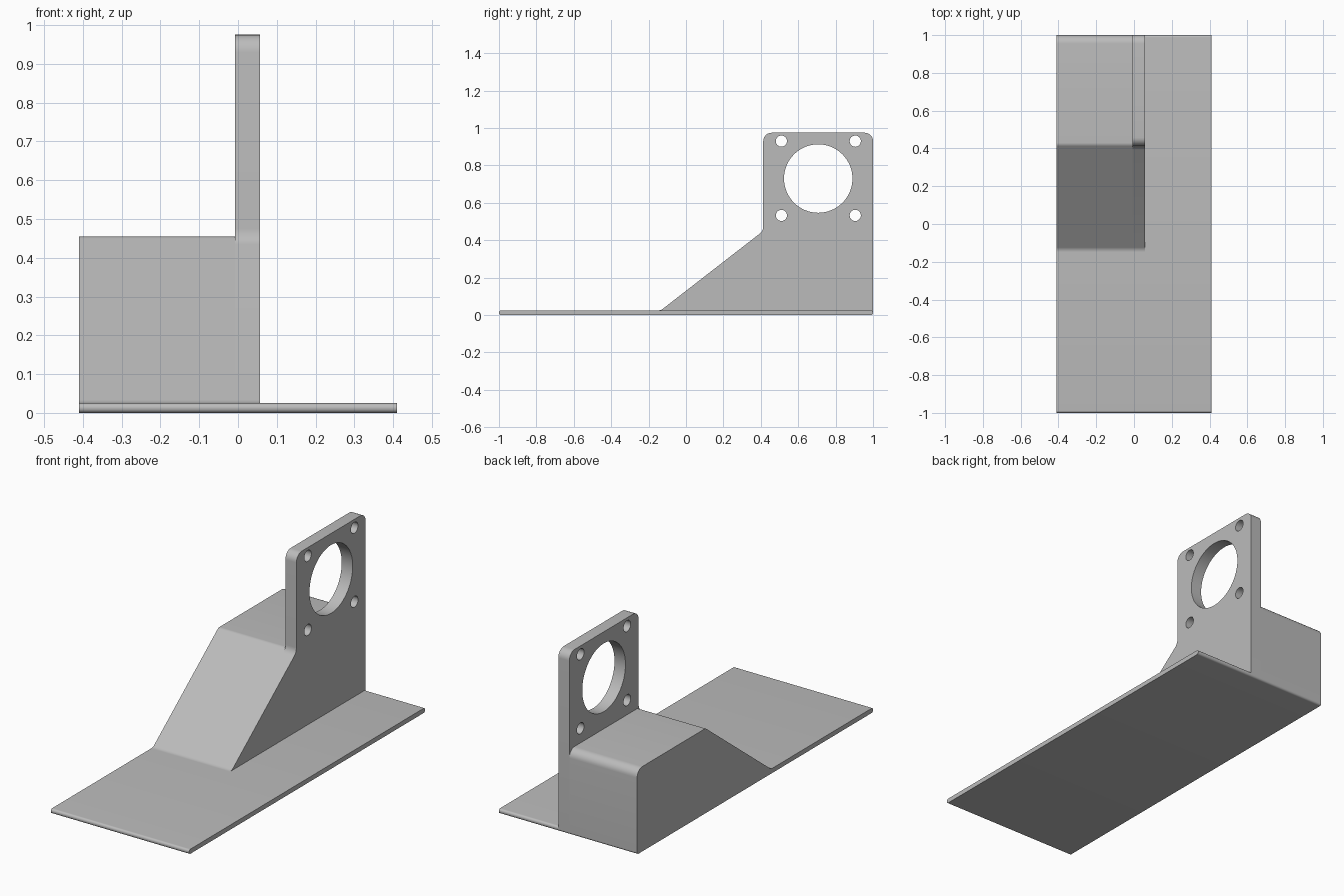
import bpy
from math import pi, cos, sin, tan
from mathutils import Vector, Matrix
import bmesh

cube = bpy.data.objects.get("Cube")
if cube:
    bpy.data.objects.remove(cube, do_unlink=True)

grey = bpy.data.materials.new("light_grey")
grey.use_nodes = True
colour = (0.5, 0.5, 0.5, 1)
grey.diffuse_color = colour
grey.node_tree.nodes["Principled BSDF"].inputs["Base Color"].default_value = colour


def rounded(corners, steps=8):
    """Outline from (y, z, radius) corners, each replaced by a tangent arc."""
    out = []
    n = len(corners)
    for i, (y, z, r) in enumerate(corners):
        p = Vector((y, z))
        if r == 0:
            out.append(p)
            continue
        a = (Vector(corners[i - 1][:2]) - p).normalized()
        b = (Vector(corners[(i + 1) % n][:2]) - p).normalized()
        half = a.angle(b) / 2
        centre = p + (a + b).normalized() * (r / sin(half))
        start = p + a * (r / tan(half)) - centre
        end = p + b * (r / tan(half)) - centre
        turn = start.angle_signed(end)
        for k in range(steps + 1):
            out.append(centre + Matrix.Rotation(-turn * k / steps, 2) @ start)
    return out


def circle(y, z, r, n):
    return [Vector((y + r * cos(2 * pi * k / n), z + r * sin(2 * pi * k / n)))
            for k in range(n)]


def profile_part(name, loops, x0, x1):
    """Extrude a side outline, with optional holes, from x0 to x1."""
    curve = bpy.data.curves.new(name + "_outline", "CURVE")
    curve.dimensions = "2D"
    curve.fill_mode = "BOTH"
    curve.extrude = (x1 - x0) / 2
    for loop in loops:
        spline = curve.splines.new("POLY")
        spline.points.add(len(loop) - 1)
        for point, p in zip(spline.points, loop):
            point.co = (p.x, p.y, 0, 1)
        spline.use_cyclic_u = True
    helper = bpy.data.objects.new(name + "_outline", curve)
    bpy.context.collection.objects.link(helper)
    bpy.context.view_layer.update()
    graph = bpy.context.evaluated_depsgraph_get()
    mesh = bpy.data.meshes.new_from_object(helper.evaluated_get(graph))
    bpy.data.objects.remove(helper, do_unlink=True)

    # Turn the outline into the side plane and weld caps to walls
    mesh.transform(Matrix(((0, 0, 1, (x0 + x1) / 2), (1, 0, 0, 0),
                           (0, 1, 0, 0), (0, 0, 0, 1))))
    bm = bmesh.new()
    bm.from_mesh(mesh)
    bmesh.ops.remove_doubles(bm, verts=bm.verts, dist=1e-5)
    bmesh.ops.recalc_face_normals(bm, faces=bm.faces)
    bm.to_mesh(mesh)
    bm.free()
    mesh.name = name
    mesh.materials.clear()
    mesh.materials.append(grey)
    obj = bpy.data.objects.new(name, mesh)
    bpy.context.collection.objects.link(obj)
    bpy.ops.object.select_all(action="DESELECT")
    obj.select_set(True)
    bpy.context.view_layer.objects.active = obj
    bpy.ops.object.shade_smooth_by_angle(angle=pi / 6)
    return obj


half_width, thick = 0.41, 0.025
plate_left, plate_right = 0.057, -0.008
low = thick / 2
toe = [(-0.16, low, 0), (-0.16, thick, 0), (-0.135, thick, 0.04)]

# Base plate with rounded front and back edges
edge = 0.012
profile_part("base_plate", [rounded([(-1, 0, edge), (1, 0, edge),
                                     (1, thick, edge), (-1, thick, edge)])],
             -half_width, half_width)

# Sloped block beside the mounting plate
profile_part("sloped_block", [rounded(toe + [(0.42, 0.455, 0.03),
                                             (1, 0.455, 0.045), (1, low, 0)])],
             -half_width, plate_right)

# Upright mounting plate with one large bore and four screw holes
outline = rounded(toe + [(0.413, 0.45, 0.05), (0.413, 0.975, 0.045),
                         (1, 0.975, 0.045), (1, low, 0)])
holes = [circle(0.707, 0.73, 0.183, 64)]
holes += [circle(y, z, 0.03, 24) for y in (0.51, 0.905) for z in (0.533, 0.93)]
profile_part("mounting_plate", [outline] + holes, plate_right, plate_left)
